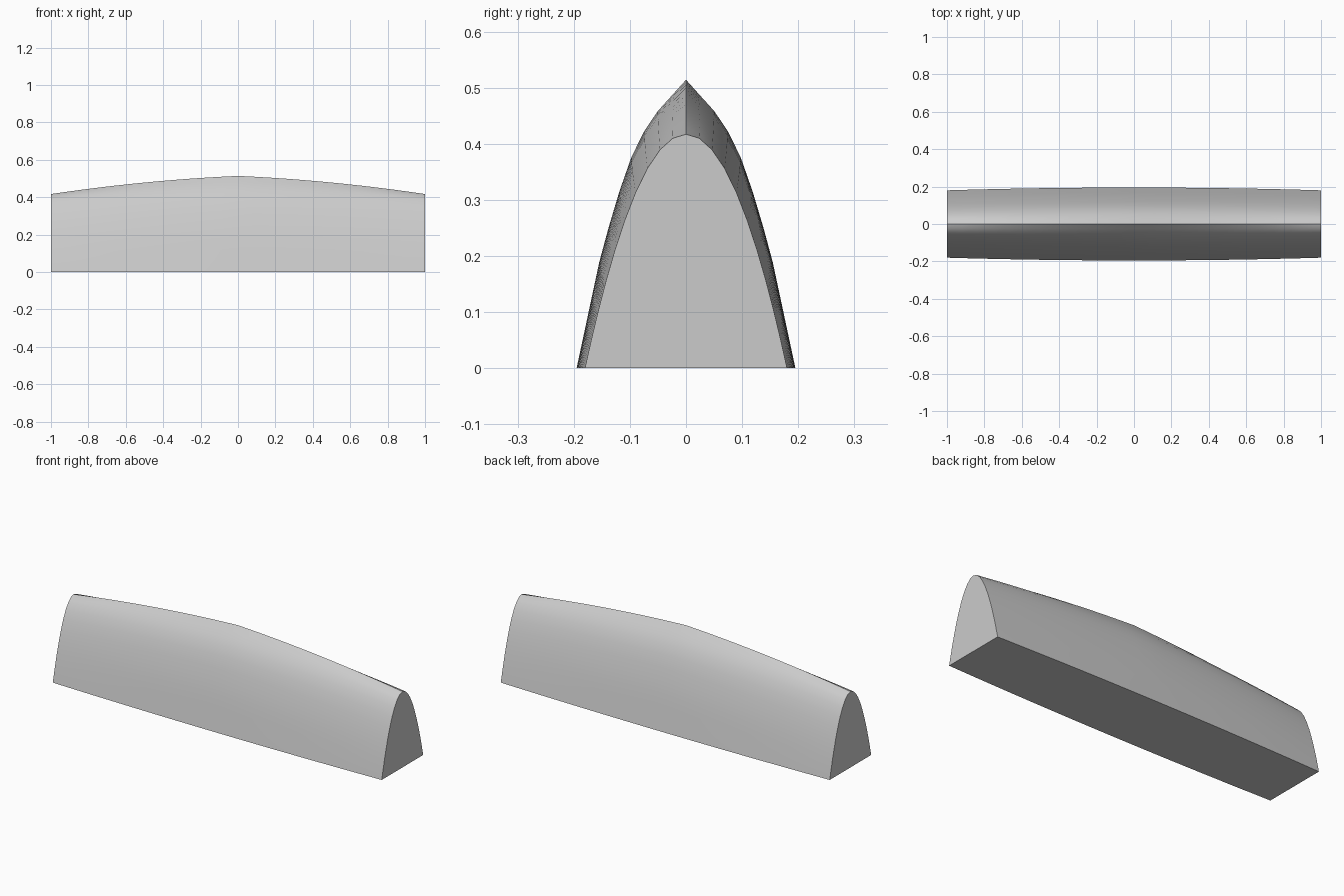
import bpy, bmesh, math

if "Cube" in bpy.data.objects:
    bpy.data.objects.remove(bpy.data.objects["Cube"])

# Middle section (pointed arch): width fraction -> height
MID = [(0, .514), (.333, .442), (.54, .36), (.77, .21), (1, 0)]
END_HEIGHT = .417
STATIONS, ARCH = 24, 24


def mid_height(u):
    for (u0, z0), (u1, z1) in zip(MID, MID[1:]):
        if u <= u1 + 1e-9:
            return z0 + (z1 - z0) * (u - u0) / (u1 - u0)
    return 0


def section(x):
    """Arch at station x, blending from pointed middle to rounded end."""
    t = abs(x)
    s = .46 * t + .54 * t * t
    half_width = .195 - .015 * t * t
    points = []
    for j in range(ARCH + 1):
        u = math.sin(math.pi / 2 * (2 * j / ARCH - 1))
        z = (1 - s) * mid_height(abs(u)) + s * END_HEIGHT * (1 - u * u)
        points.append((x, half_width * u, max(z, 0)))
    return points


# Arched body lofted along x, closed by the base and the end caps
bm = bmesh.new()
rings = [[bm.verts.new(p) for p in section(-1 + 2 * i / STATIONS)]
         for i in range(STATIONS + 1)]
for a, b in zip(rings, rings[1:]):
    for j in range(ARCH + 1):
        k = (j + 1) % (ARCH + 1)
        bm.faces.new((a[j], a[k], b[k], b[j]))
bm.faces.new(rings[0])
bm.faces.new(rings[-1])
bmesh.ops.recalc_face_normals(bm, faces=bm.faces)

mesh = bpy.data.meshes.new("arched_body")
bm.to_mesh(mesh)
bm.free()
body = bpy.data.objects.new("arched_body", mesh)
bpy.context.collection.objects.link(body)
bpy.context.view_layer.objects.active = body
body.select_set(True)
bpy.ops.object.shade_smooth_by_angle(angle=math.radians(30))
